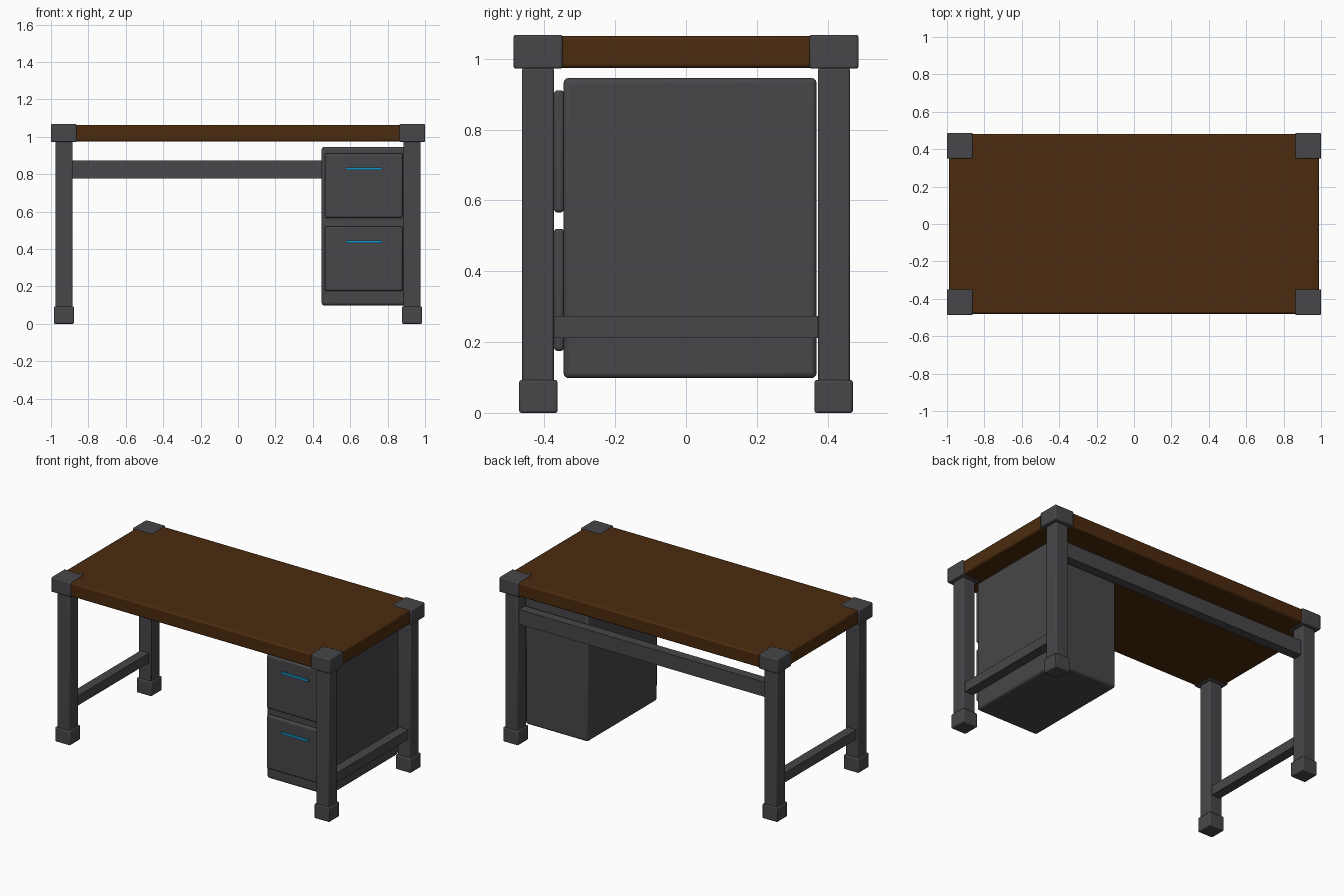
import bpy

if "Cube" in bpy.data.objects:
    bpy.data.objects.remove(bpy.data.objects["Cube"])


def material(name, rgb):
    m = bpy.data.materials.new(name)
    m.diffuse_color = (*rgb, 1.0)
    m.use_nodes = True
    m.node_tree.nodes["Principled BSDF"].inputs["Base Color"].default_value = m.diffuse_color
    return m


GRAY = material("dark_gray_metal", (0.063, 0.061, 0.068))
WOOD = material("brown_wood", (0.070, 0.024, 0.0045))
BLUE = material("blue_handle", (0.01, 0.30, 0.55))


def box(name, x, y, z, mat, bevel=0.0, segments=2):
    """Box from (min, max) ranges, with optional rounded edges."""
    lo_hi = (x, y, z)
    bpy.ops.mesh.primitive_cube_add(size=1, location=[sum(r) / 2 for r in lo_hi])
    ob = bpy.context.object
    ob.name = name
    ob.scale = [abs(r[1] - r[0]) for r in lo_hi]
    bpy.ops.object.transform_apply(location=False, rotation=False, scale=True)
    ob.data.materials.append(mat)
    if bevel:
        mod = ob.modifiers.new("rounded_edges", "BEVEL")
        mod.width = bevel
        mod.segments = segments
        bpy.ops.object.shade_smooth_by_angle()
    return ob


# Table top
box("table_top", (-0.99, 0.99), (-0.48, 0.48), (0.974, 1.064), WOOD, 0.01)

# Legs with feet and corner caps, one set per corner
for sx, side in ((-1, "left"), (1, "right")):
    for sy, end in ((-1, "front"), (1, "back")):
        tag = f"{end}_{side}"
        box(f"leg_{tag}", (sx * 0.885, sx * 0.976), (sy * 0.373, sy * 0.463),
            (0.04, 0.974), GRAY, 0.006)
        box(f"foot_{tag}", (sx * 0.877, sx * 0.984), (sy * 0.363, sy * 0.471),
            (0.0, 0.093), GRAY, 0.006)
        box(f"corner_cap_{tag}", (sx * 0.863, sx * 1.0), (sy * 0.349, sy * 0.487),
            (0.972, 1.068), GRAY, 0.006)
    # Low side rail between front and back legs
    box(f"side_rail_{side}", (sx * 0.90, sx * 0.961), (-0.375, 0.375),
        (0.211, 0.273), GRAY)

# Back rail under the top
box("back_rail", (-0.887, 0.887), (0.388, 0.448), (0.778, 0.874), GRAY)

# Drawer cabinet
box("drawer_cabinet", (0.447, 0.896), (-0.346, 0.369), (0.098, 0.946), GRAY, 0.015, 3)

# Drawer fronts and handles
for label, z0, zh in (("upper", 0.566, 0.828), ("lower", 0.175, 0.438)):
    box(f"drawer_{label}", (0.464, 0.88), (-0.373, -0.344), (z0, z0 + 0.345),
        GRAY, 0.01, 3)
    box(f"handle_{label}", (0.577, 0.771), (-0.384, -0.37),
        (zh - 0.007, zh + 0.007), BLUE)
